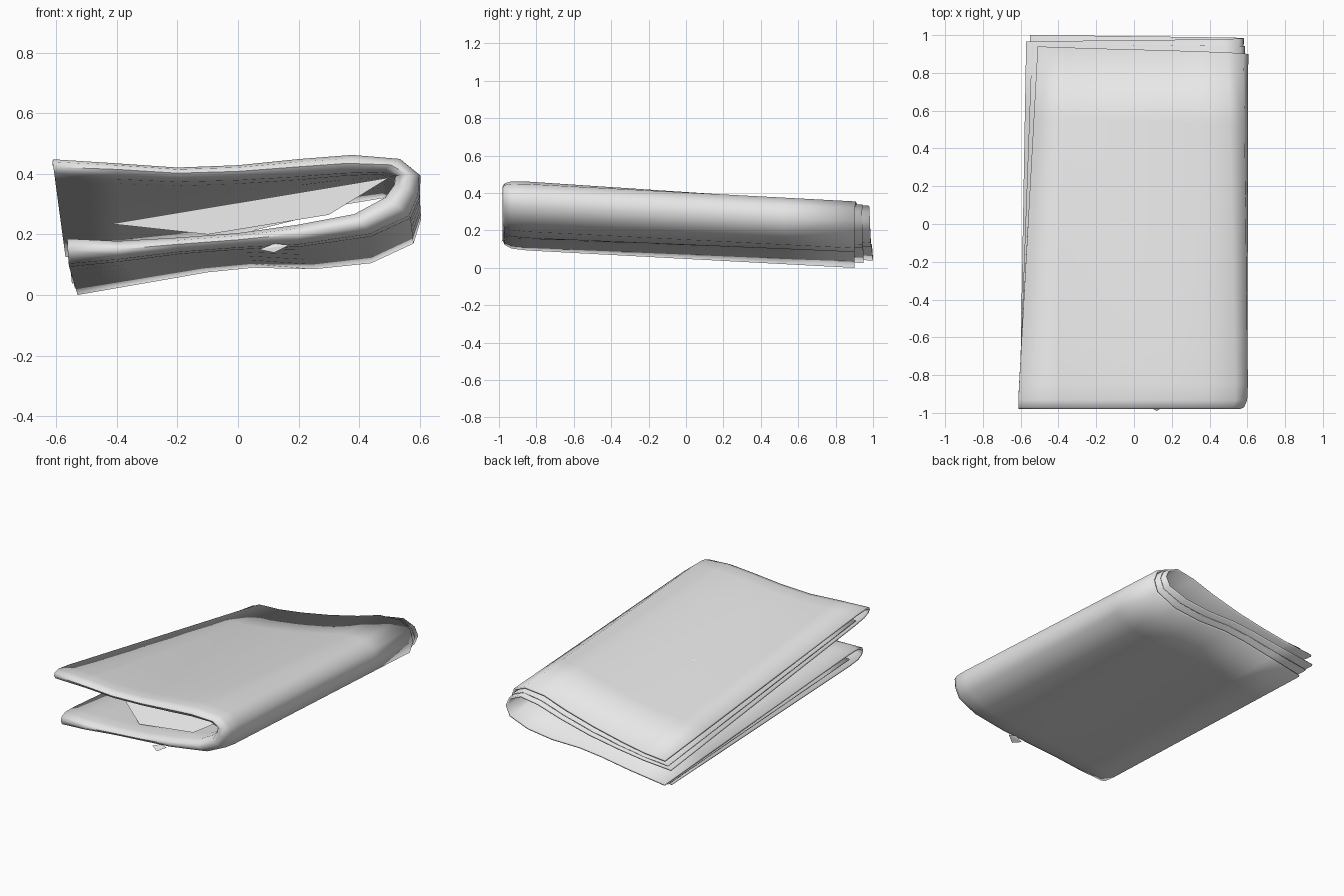
import bpy
import math
from mathutils import Vector

default_cube = bpy.data.objects.get("Cube")
if default_cube:
    bpy.data.objects.remove(default_cube, do_unlink=True)

# One plain cloth colour
cloth = bpy.data.materials.new("light grey cloth")
cloth.use_nodes = True
cloth.diffuse_color = (0.8, 0.8, 0.8, 1)
cloth.node_tree.nodes["Principled BSDF"].inputs["Base Color"].default_value = (0.8, 0.8, 0.8, 1)

# Folded cross-sections (x, z), running from the upper free edge,
# around the side fold, to the lower free edge
outer_front = [(-.615, .46), (-.4, .445), (-.2, .43), (0, .437), (.2, .457), (.38, .47),
               (.54, .455), (.605, .4), (.6, .33), (.57, .26), (.44, .2), (.2, .165),
               (0, .155), (-.2, .14), (-.4, .115), (-.56, .1)]
outer_back = [(-.51, .17), (-.36, .18), (-.2, .205), (0, .245), (.2, .295), (.36, .345),
              (.5, .355), (.58, .32), (.605, .25), (.58, .17), (.44, .105), (.25, .085),
              (.05, .09), (-.1, .075), (-.3, .04), (-.53, 0)]
inner_front = [(-.605, .385), (-.4, .385), (-.2, .375), (0, .38), (.2, .39), (.34, .4),
               (.47, .405), (.515, .395), (.51, .37), (.48, .33), (.38, .275), (.2, .24),
               (0, .21), (-.2, .195), (-.4, .185), (-.565, .195)]
inner_back = [(-.57, .125), (-.38, .14), (-.2, .165), (0, .2), (.2, .25), (.36, .3),
              (.48, .32), (.55, .29), (.57, .245), (.545, .19), (.42, .145), (.25, .125),
              (.05, .125), (-.1, .11), (-.3, .08), (-.55, .05)]
FRONT_Y = -.98


def mix(a, b, t):
    return a + (b - a) * t


def cloth_point(i, along, depth):
    """Point i of the section; along runs front to back, depth outer to inner."""
    around = i / (len(outer_front) - 1)
    outer = mix(Vector(outer_front[i]), Vector(outer_back[i]), along)
    inner = mix(Vector(inner_front[i]), Vector(inner_back[i]), along)
    x, z = mix(outer, inner, depth)
    outer_end = .94 - .04 * min(1, 2 * around)
    inner_end = .965 + .035 * around
    y = mix(FRONT_Y, mix(outer_end, inner_end, depth), along)
    return (x, y, z)


def add_mesh(name, points, faces, thickness=0):
    mesh = bpy.data.meshes.new(name)
    mesh.from_pydata(points, [], faces)
    mesh.materials.append(cloth)
    mesh.update()
    obj = bpy.data.objects.new(name, mesh)
    bpy.context.collection.objects.link(obj)
    if thickness:
        solid = obj.modifiers.new("cloth thickness", "SOLIDIFY")
        solid.thickness = thickness
        solid.offset = -1
    return obj


def add_sheet(name, rows, thickness):
    """Loft the folded section through rows of (along, depth)."""
    count = len(outer_front)
    points = [cloth_point(i, along, depth) for along, depth in rows for i in range(count)]
    faces = []
    for j in range(len(rows) - 1):
        for i in range(count - 1):
            a = j * count + i
            faces.append((a, a + count, a + count + 1, a + 1))
    obj = add_mesh(name, points, faces, thickness)
    bpy.ops.object.select_all(action="DESELECT")
    obj.select_set(True)
    bpy.context.view_layer.objects.active = obj
    bpy.ops.object.shade_smooth_by_angle(angle=math.radians(60))
    return obj


# Main cloth: outer layer, rounded front fold, inner layer
lengthwise = [1, .8, .6, .4, .2, .07]
front_fold = [(.025, .06), (.005, .25), (0, .5), (.005, .75), (.025, .94)]
rows = [(a, 0) for a in lengthwise] + front_fold + [(a, 1) for a in reversed(lengthwise)]
add_sheet("folded_cloth", rows, .012)

# Middle layer tucked between the two
add_sheet("middle_layer", [(a, .5) for a in lengthwise], .006)

# Crumpled panel inside the side fold
add_mesh("inner_crease",
         [(.5, -.85, .388), (-.42, -.6, .235), (-.1, -.85, .2), (.3, -.88, .265)],
         [(0, 1, 2, 3)])

# Small pulled corners at the front edge and on the top
add_mesh("front_tuck",
         [(.07, -.96, .15), (.12, -.99, .14), (.17, -.96, .165), (.12, -.95, .17)],
         [(0, 1, 2), (0, 2, 3)])
add_mesh("top_pucker",
         [(-.18, -.005, .3), (-.05, .005, .335), (-.02, .035, .32), (-.12, .015, .31)],
         [(0, 1, 2, 3)])
